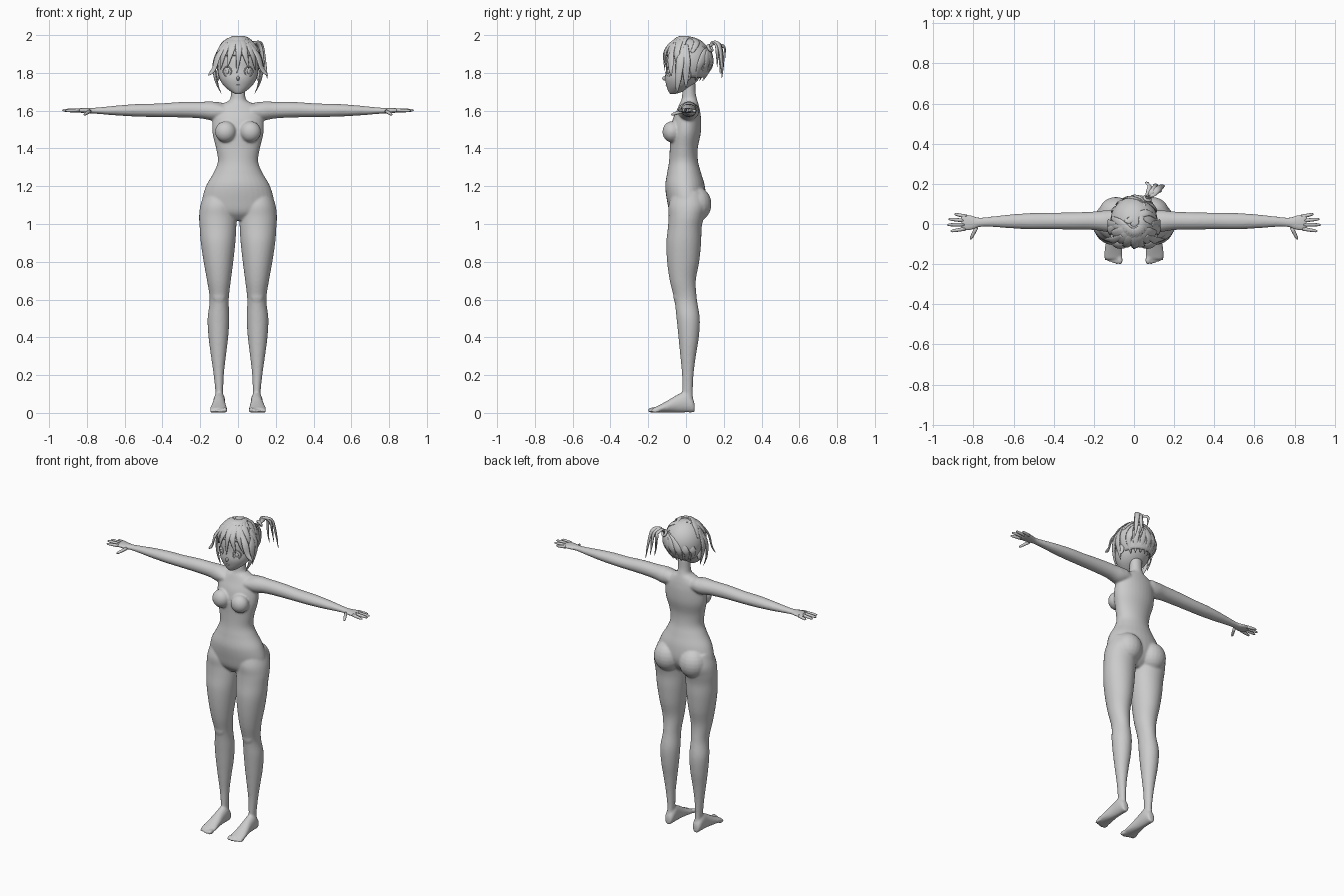
import bpy, bmesh, math
from math import sin, cos, pi, radians
from mathutils import Vector as V, Matrix

if "Cube" in bpy.data.objects:
    bpy.data.objects.remove(bpy.data.objects["Cube"])


def spline(rows, n=5):
    """Catmull-Rom resampling of rows of numbers."""
    out = []
    for i in range(len(rows) - 1):
        a, b = rows[max(i - 1, 0)], rows[i]
        c, d = rows[i + 1], rows[min(i + 2, len(rows) - 1)]
        for k in range(n):
            t = k / n
            out.append([0.5 * (2*q + (r-p)*t + (2*p-5*q+4*r-s)*t*t + (3*q-p-3*r+s)*t**3)
                        for p, q, r, s in zip(a, b, c, d)])
    return out + [list(rows[-1])]


def ring(c, u, v, n=24):
    return [V(c) + V(u) * cos(2*pi*i/n) + V(v) * sin(2*pi*i/n) for i in range(n)]


def loft(bm, rings):
    vs = [[bm.verts.new(p) for p in r] for r in rings]
    n = len(vs[0])
    for a, b in zip(vs, vs[1:]):
        for i in range(n):
            bm.faces.new((a[i], a[(i+1) % n], b[(i+1) % n], b[i]))
    bm.faces.new(vs[0][::-1])
    bm.faces.new(vs[-1])


def column(bm, rows):
    """Upright loft; rows are z, x min, x max, y front, y back."""
    loft(bm, [ring(((a+b)/2, (f+k)/2, z), ((b-a)/2, 0, 0), (0, (k-f)/2, 0), 32)
              for z, a, b, f, k in spline(rows)])


def ball(bm, c, r, rot=0, seg=20):
    m = Matrix.Translation(c) @ Matrix.Rotation(rot, 4, 'Z') @ Matrix.Diagonal((*r, 1))
    bmesh.ops.create_uvsphere(bm, u_segments=seg, v_segments=seg // 2 + 2, radius=1, matrix=m)


def finish(bm, name):
    bmesh.ops.recalc_face_normals(bm, faces=bm.faces)
    me = bpy.data.meshes.new(name)
    bm.to_mesh(me)
    bm.free()
    for p in me.polygons:
        p.use_smooth = True
    ob = bpy.data.objects.new(name, me)
    bpy.context.collection.objects.link(ob)
    return ob


# Body: overlapping volumes fused by a voxel remesh
bm = bmesh.new()
torso = [(1.75, .04, -.015, .05), (1.69, .038, -.02, .052), (1.655, .046, -.025, .06),
         (1.635, .085, -.035, .066), (1.60, .128, -.05, .074), (1.55, .135, -.072, .08),
         (1.48, .135, -.085, .078), (1.40, .116, -.086, .062), (1.33, .107, -.09, .064),
         (1.27, .13, -.10, .08), (1.20, .17, -.11, .10), (1.12, .19, -.10, .105),
         (1.06, .17, -.085, .08), (1.02, .09, -.05, .04)]
column(bm, [(z, -w, w, f, b) for z, w, f, b in torso])
leg = [(1.17, .03, .175, -.07, .09), (1.10, .012, .199, -.092, .11), (1.04, .008, .206, -.092, .095),
       (.98, .009, .203, -.096, .083), (.90, .014, .197, -.104, .08), (.80, .025, .182, -.10, .07),
       (.70, .038, .164, -.086, .052), (.60, .049, .150, -.062, .058), (.50, .046, .161, -.05, .073),
       (.40, .052, .156, -.04, .068), (.30, .064, .143, -.03, .052), (.20, .075, .129, -.021, .04),
       (.10, .079, .119, -.02, .036), (.03, .078, .122, -.02, .042)]
foot = [(.046, .099, .016, .045), (.035, .099, .026, .075), (0, .099, .031, .11), (-.05, .10, .033, .092),
        (-.10, .102, .040, .062), (-.145, .103, .046, .038), (-.175, .104, .042, .024)]
arm = [(.07, .01, 1.595, .055, .035), (.13, .014, 1.598, .055, .05), (.20, .016, 1.603, .046, .044),
       (.30, .015, 1.605, .043, .041), (.42, .015, 1.602, .041, .036), (.52, .014, 1.602, .04, .034),
       (.62, .013, 1.601, .034, .028), (.72, .011, 1.60, .025, .019), (.77, .008, 1.60, .024, .015),
       (.80, .006, 1.60, .034, .014), (.835, .008, 1.601, .041, .012), (.86, .01, 1.601, .038, .009)]
for s in (-1, 1):
    column(bm, [(z, s*a, s*b, f, k) for z, a, b, f, k in leg])
    loft(bm, [ring((s*x, y, h/2 + .002), (w, 0, 0), (0, 0, h/2)) for y, x, w, h in spline(foot)])
    loft(bm, [ring((s*x, y, z), (0, a, 0), (0, 0, b)) for x, y, z, a, b in spline(arm)])
    ball(bm, (s*.09, .055, 1.105), (.086, .08, .092))       # seat muscles
    ball(bm, (s*.066, -.075, 1.488), (.056, .05, .056))     # chest
    ball(bm, (s*.11, .02, 1.60), (.06, .05, .046))          # shoulder
    ball(bm, (s*.10, -.045, .62), (.035, .022, .045))       # kneecap
    for i in range(5):                                      # toes
        r = .013 - .0017 * i if i else .015
        ball(bm, (s*(.069 + .0185*i), -.179 + .006*max(i-1, 0), r), (r*.85, .025, r))
body = finish(bm, "body")
m = body.modifiers.new("fuse", 'REMESH')
m.mode, m.voxel_size, m.use_smooth_shade = 'VOXEL', .006, True
m = body.modifiers.new("relax", 'SMOOTH')
m.factor, m.iterations = .5, 7

# Fingers and thumbs
fingers = [(.84, -.024, 1.602, .915, -.036, 1.60), (.845, -.003, 1.603, .932, -.004, 1.602),
           (.845, .017, 1.602, .925, .025, 1.60), (.835, .037, 1.60, .895, .05, 1.597),
           (.785, -.018, 1.597, .815, -.078, 1.578)]
bm = bmesh.new()
for s in (-1, 1):
    for x, y, z, x2, y2, z2 in fingers:
        a, b = V((s*x, y, z)), V((s*x2, y2, z2))
        d = (b - a).normalized()
        u = d.cross(V((0, 0, 1))).normalized()
        loft(bm, [ring(a.lerp(b, t), u*r, u.cross(d)*r, 10) for t, r in
                  ((0, .0095), (.3, .009), (.6, .0085), (.85, .007), (.96, .004), (1, .001))])
finish(bm, "fingers")

# Head with nose and ears
bm = bmesh.new()
head = [(1.688, .012, -.082, -.06), (1.70, .036, -.092, -.02), (1.73, .073, -.103, .03),
        (1.77, .098, -.111, .07), (1.82, .108, -.106, .10), (1.88, .11, -.103, .115),
        (1.94, .09, -.08, .10), (1.975, .04, -.04, .05)]
column(bm, [(z, -w, w, f, b) for z, w, f, b in head])
ball(bm, (0, -.108, 1.771), (.008, .018, .012))
for s in (-1, 1):
    ball(bm, (s*.106, .01, 1.79), (.01, .018, .032), s*.4)
finish(bm, "head")

# Eyes with raised lids, and the mouth
for s, side in ((-1, "right"), (1, "left")):
    bm = bmesh.new()
    ball(bm, (s*.057, -.088, 1.808), (.02, .007, .023), s*.5)
    ball(bm, (s*.057, -.094, 1.808), (.01, .005, .013), s*.5)
    finish(bm, side + "_eye")
    bpy.ops.mesh.primitive_torus_add(major_radius=.025, minor_radius=.003, major_segments=28,
                                     minor_segments=8, location=(s*.057, -.091, 1.808),
                                     rotation=(pi/2, 0, s*.5))
    bpy.context.object.name = side + "_eyelid"
    bpy.ops.object.shade_smooth()
bm = bmesh.new()
ball(bm, (0, -.103, 1.735), (.014, .005, .003))
finish(bm, "mouth")

# Hair cap, open over the face
C, R = V((0, .01, 1.862)), V((.118, .126, .13))
bm = bmesh.new()
ball(bm, C, R, seg=48)
bmesh.ops.delete(bm, geom=[v for v in bm.verts if v.co.z < 1.765 or (v.co.y < .0 and v.co.z < 1.885)],
                 context='VERTS')
cap = finish(bm, "hair_cap")
cap.modifiers.new("thickness", 'SOLIDIFY').thickness = .012


def on_head(az, el, k=1.02):
    a, e = radians(az), radians(el)
    return C + k * V((R.x*sin(a)*cos(e), -R.y*cos(a)*cos(e), R.z*sin(e)))


def lock(bm, pts, w, t=.007):
    """Tapered, flattened strand lying on the head."""
    path = [V(p) for p in spline(pts, 5)]
    rings = []
    for i, p in enumerate(path):
        f = i / (len(path) - 1)
        d = (path[min(i+1, len(path)-1)] - path[max(i-1, 0)]).normalized()
        u = d.cross(p - C).normalized()
        k = min(1, .4 + 1.6*f) * max(1 - f**3, .03)
        rings.append(ring(p, u*w*k, u.cross(d)*t*k, 10))
    loft(bm, rings)


# Fringe locks falling from the crown over the forehead
bm = bmesh.new()
for az, end, w, drift in ((-62, -20, .026, -6), (-40, -18, .026, -10), (-20, -14, .024, -8), (2, -27, .022, -5),
                          (18, -16, .024, 10), (40, -19, .026, 10), (62, -22, .026, 6)):
    lock(bm, [on_head(az*.8, 80), on_head(az*.9, 50), on_head(az, 18, 1.05), on_head(az+drift, end, 1.07)], w)
finish(bm, "fringe")

# Side locks framing the face, with outward flicks
bm = bmesh.new()
for s in (-1, 1):
    lock(bm, [(s*.08, -.01, 1.955), (s*.122, -.03, 1.87), (s*.12, -.04, 1.77), (s*.088, -.05, 1.69)], .024)
    lock(bm, [(s*.09, 0, 1.95), (s*.124, 0, 1.87), (s*.12, .0, 1.80), (s*.10, .0, 1.72)], .026)
    lock(bm, [(s*.06, -.06, 1.96), (s*.105, -.08, 1.89), (s*.128, -.08, 1.82), (s*.16, -.075, 1.785)], .022)
finish(bm, "side_locks")

# Combed locks drawn from the hairline to the tie
TIE = V((.06, .115, 1.925))
bm = bmesh.new()
for az in range(-260, 81, 20):
    if -260 < az < -100:
        lock(bm, [TIE, TIE.lerp(on_head(az, 0, 1.02), .5) + (TIE - C)*.05, on_head(az, -10, 1.03),
                  on_head(az, -52, 1.03)], .027)
    else:
        lock(bm, [on_head(az if az > -100 else az + 360, 20), on_head(az*.9, 52, 1.02),
                  on_head(az*.6 + 60, 72, 1.02), TIE], .02, .005)
finish(bm, "combed_hair")

# Hair tie and ponytail
bpy.ops.mesh.primitive_torus_add(major_radius=.016, minor_radius=.008, major_segments=24, minor_segments=10,
                                 location=TIE + V((.006, .012, .006)),
                                 rotation=V((.4, .8, .5)).to_track_quat('Z', 'Y').to_euler())
bpy.context.object.name = "hair_tie"
bpy.ops.object.shade_smooth()
bm = bmesh.new()
for x, y, z, w in ((.155, .19, 1.77, .018), (.12, .195, 1.80, .016), (.075, .205, 1.86, .014),
                   (.14, .165, 1.83, .016), (.10, .18, 1.79, .014)):
    e = V((x, y, z))
    mid = TIE.lerp(e, .55)
    lock(bm, [TIE, TIE + V(((x-.05)*.3, .03, .035)), V((mid.x + .01, mid.y + .02, 1.945)),
              e + V((-.012, 0, .07)), e], w, .009)
finish(bm, "ponytail")
